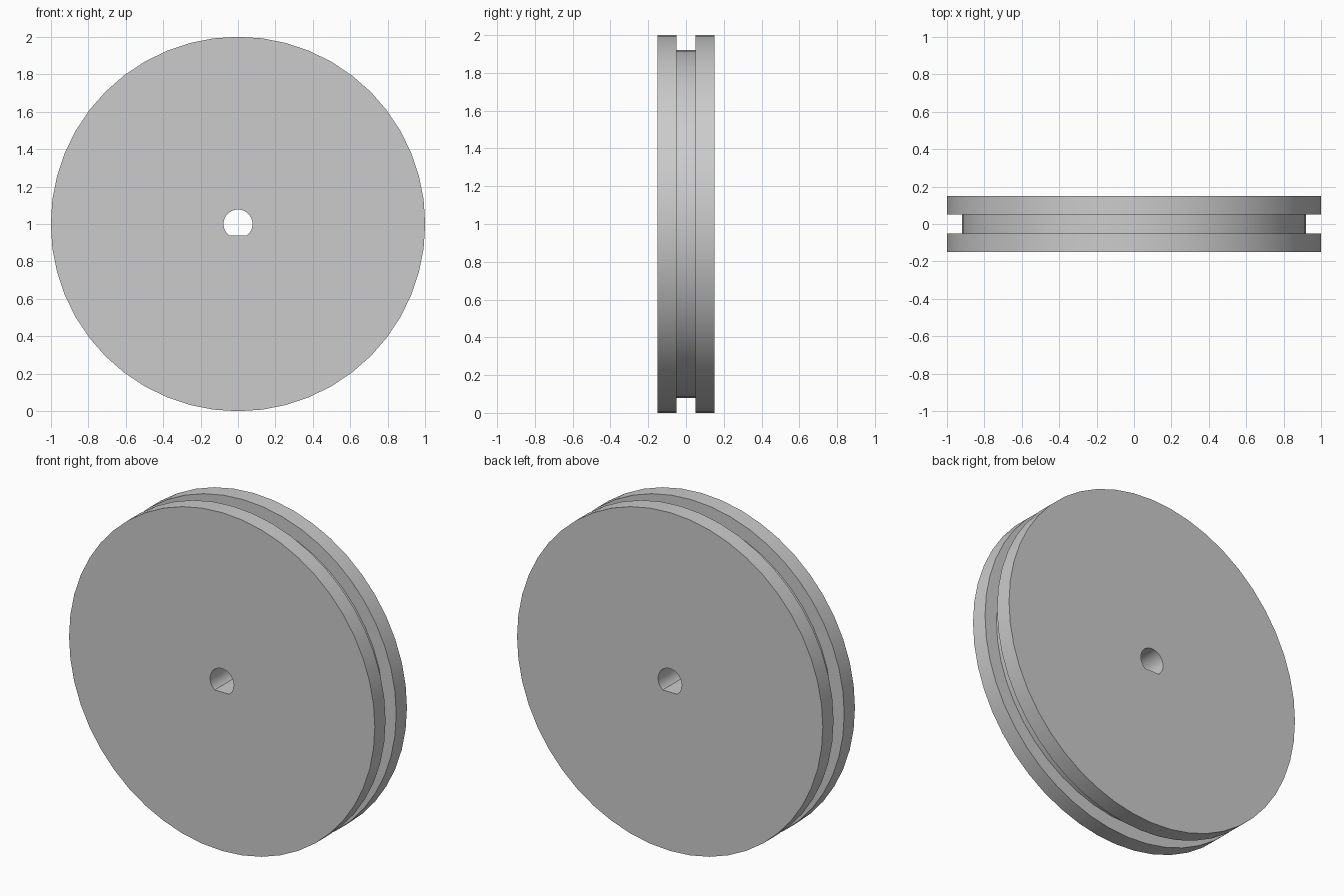
import bpy, bmesh, math

cube = bpy.data.objects.get("Cube")
if cube:
    bpy.data.objects.remove(cube, do_unlink=True)

SIDES = 48
RIM, GROOVE, BORE, FLAT = 1.0, 0.92, 0.0775, 0.0615
HALF, SLOT = 0.15, 0.05

# Plain grey material
grey = bpy.data.materials.new("plain grey")
grey.use_nodes = True
colour = (0.6, 0.6, 0.6, 1)
grey.diffuse_color = colour
grey.node_tree.nodes["Principled BSDF"].inputs["Base Color"].default_value = colour

bm = bmesh.new()


def ring(radius, y, floor=-RIM):
    """Circle around the y axis, cut flat at the given floor height."""
    verts = []
    for i in range(SIDES):
        a = math.tau * i / SIDES
        z = max(radius * math.sin(a), floor)
        verts.append(bm.verts.new((radius * math.cos(a), y, z + RIM)))
    return verts


# Closed cross-section: two flanges, belt groove and D-shaped bore
rings = [ring(BORE, -HALF, -FLAT)]
for radius, y in ((RIM, -HALF), (RIM, -SLOT), (GROOVE, -SLOT),
                  (GROOVE, SLOT), (RIM, SLOT), (RIM, HALF)):
    rings.append(ring(radius, y))
rings.append(ring(BORE, HALF, -FLAT))

for a, b in zip(rings, rings[1:] + rings[:1]):
    for i in range(SIDES):
        j = (i + 1) % SIDES
        bm.faces.new((a[i], a[j], b[j], b[i]))
bmesh.ops.recalc_face_normals(bm, faces=bm.faces)

mesh = bpy.data.meshes.new("pulley_wheel")
bm.to_mesh(mesh)
bm.free()
mesh.materials.append(grey)
wheel = bpy.data.objects.new("pulley_wheel", mesh)
bpy.context.collection.objects.link(wheel)

# Smooth round walls, crisp rims
bpy.ops.object.select_all(action="DESELECT")
wheel.select_set(True)
bpy.context.view_layer.objects.active = wheel
bpy.ops.object.shade_smooth_by_angle(angle=math.radians(30))
